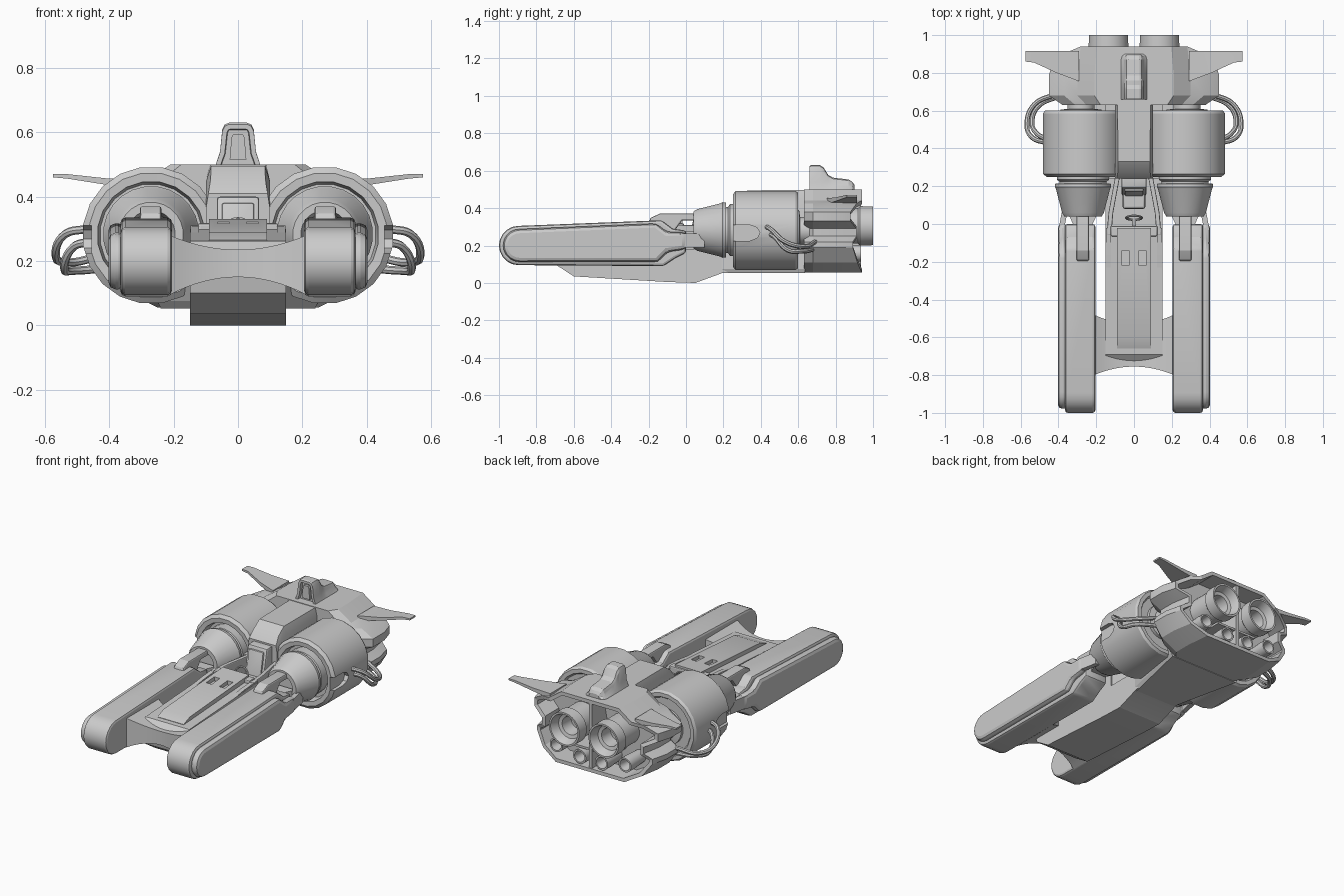
import bpy, bmesh, math
from mathutils import Vector

if "Cube" in bpy.data.objects:
    bpy.data.objects.remove(bpy.data.objects["Cube"])

# ---------- helpers ----------
def loft(name, rings, mirror=False, bevel=0.0, segs=2):
    """Skin equal-sized rings of 3D points and cap both ends."""
    bm = bmesh.new()
    vs = [[bm.verts.new(p) for p in r] for r in rings]
    n = len(rings[0])
    for a, b in zip(vs, vs[1:]):
        for i in range(n):
            j = (i + 1) % n
            bm.faces.new((a[i], a[j], b[j], b[i]))
    bm.faces.new(vs[0])
    bm.faces.new(vs[-1][::-1])
    bmesh.ops.recalc_face_normals(bm, faces=bm.faces)
    me = bpy.data.meshes.new(name)
    bm.to_mesh(me)
    bm.free()
    ob = bpy.data.objects.new(name, me)
    bpy.context.collection.objects.link(ob)
    if bevel:
        m = ob.modifiers.new("bevel", 'BEVEL')
        m.width, m.segments, m.limit_method = bevel, segs, 'ANGLE'
    if mirror:
        ob.modifiers.new("mirror", 'MIRROR').use_mirror_merge = False
    return ob

def prism(name, pts, axis, a, b, **kw):
    """Extrude a 2D outline along one axis from a to b."""
    place = {'x': lambda p, t: (t, p[0], p[1]), 'y': lambda p, t: (p[0], t, p[1]),
             'z': lambda p, t: (p[0], p[1], t)}[axis]
    return loft(name, [[place(p, t) for p in pts] for t in (a, b)], **kw)

def box(name, x, y, z, **kw):
    return prism(name, [(x[0], y[0]), (x[1], y[0]), (x[1], y[1]), (x[0], y[1])], 'z', *z, **kw)

def lathe(name, prof, cx, cz, n=24, **kw):
    """Turn (y, radius) points about an axis parallel to y."""
    ang = [2 * math.pi * (i + 0.5) / n for i in range(n)]
    return loft(name, [[(cx + r * math.cos(t), y, cz + r * math.sin(t)) for t in ang]
                       for y, r in prof], mirror=True, **kw)

def sym(half):
    """Complete a right-hand (x, z) outline with its left half."""
    return half + [(-x, z) for x, z in reversed(half)]

def recess(ob, side, rim, depth):
    """Hollow the biggest face pointing along +y or -y."""
    bm = bmesh.new()
    bm.from_mesh(ob.data)
    f = max((f for f in bm.faces if f.normal.y * side > 0.9), key=lambda f: f.calc_area())
    bmesh.ops.inset_region(bm, faces=[f], thickness=rim, use_even_offset=True)
    bmesh.ops.inset_region(bm, faces=[f], thickness=0.002, use_even_offset=True)
    bmesh.ops.translate(bm, verts=f.verts, vec=(0, -side * depth, 0))
    bm.to_mesh(ob.data)
    bm.free()

def cut(ob, cutter):
    cutter.hide_render = True
    m = ob.modifiers.new("cut", 'BOOLEAN')
    m.operation, m.object, m.solver = 'DIFFERENCE', cutter, 'EXACT'
    ob.modifiers.move(len(ob.modifiers) - 1, 0)

def nose(cy, r, n=10):
    """Rounded front end, top to bottom, centred at height 0.2."""
    return [(cy + r * math.cos(t), 0.2 + r * math.sin(t))
            for t in [math.pi * (0.5 + i / n) for i in range(n + 1)]]

# ---------- front pontoons ----------
prism("pontoon_core", nose(-0.895, 0.105) + [(-0.12, 0.09), (-0.06, 0.13), (0, 0.16), (0, 0.28),
      (-0.07, 0.29), (-0.13, 0.335)], 'x', 0.205, 0.365, mirror=True, bevel=0.014)
prism("pontoon_outer_plate", nose(-0.89, 0.088) + [(-0.15, 0.112), (-0.1, 0.165), (0, 0.18), (0, 0.272),
      (-0.1, 0.272), (-0.16, 0.318)], 'x', 0.35, 0.403, mirror=True, bevel=0.022)
prism("pontoon_bracket", [(-0.2, 0.28), (-0.2, 0.32), (-0.19, 0.348), (-0.14, 0.37), (0.04, 0.37),
      (0.1, 0.36), (0.1, 0.335), (-0.02, 0.335), (-0.06, 0.28)], 'x', 0.238, 0.305, mirror=True, bevel=0.008)
prism("pontoon_gusset", [(0.19, 0.06), (0.35, 0.06), (0.31, -0.03), (0.235, -0.03)],
      'z', 0.2, 0.275, mirror=True)
prism("pontoon_outer_arm", [(0.345, 0.1), (0.375, 0.1), (0.4, -0.03), (0.375, -0.05)],
      'z', 0.19, 0.265, mirror=True)

# ---------- waisted bridge between the pontoons ----------
rings = []
for i in range(-8, 9):
    k = (i / 8) ** 2
    y0, y1 = -0.755 - 0.045 * k, -0.53 + 0.05 * k
    z0, z1 = 0.15 - 0.055 * k, 0.235 + 0.045 * k
    rings.append([(0.0265 * i, y, z) for y, z in ((y0, z0), (y1, z0), (y1, z1), (y0, z1))])
loft("front_bridge", rings)

# ---------- central hull ----------
prism("hull", [(-0.7, 0.1), (-0.6, 0.035), (-0.1, 0.005), (0.05, 0), (0.2, 0.055), (0.65, 0.055),
      (0.65, 0.3), (0.24, 0.3), (0.24, 0.18), (-0.03, 0.18), (-0.03, 0.3), (-0.69, 0.262),
      (-0.728, 0.232)], 'x', -0.15, 0.15)
loft("belly_plate", [[(x, y, z) for x, z in sym([(w - 0.01, 0.052), (w, 0.075), (w, 0.17)])]
     for y, w in ((0.19, 0.15), (0.635, 0.25))])
hood = prism("hood_panel", [(-0.66, 0.24), (-0.66, 0.266), (-0.6, 0.29), (-0.02, 0.33), (-0.02, 0.27)],
             'x', -0.09, 0.09)
for s in (-1, 1):
    cut(hood, box("slot_cutter", (s * 0.045 - 0.019, s * 0.045 + 0.019), (-0.22, -0.14), (0.297, 0.4)))
prism("hood_side_rail", [(-0.5, 0.25), (-0.15, 0.3), (-0.02, 0.31), (-0.02, 0.28)],
      'x', 0.122, 0.148, mirror=True)

# ---------- cockpit ----------
prism("cockpit_wall", [(0.12, -0.06), (0.145, -0.06), (0.135, 0.06), (0.1, 0.25), (0.075, 0.25),
      (0.11, 0.06)], 'z', 0.15, 0.31, mirror=True, bevel=0.006)
box("dashboard", (-0.125, 0.125), (-0.065, -0.01), (0.25, 0.318), bevel=0.008)
box("seat_base", (-0.06, 0.06), (0.08, 0.2), (0.17, 0.235), bevel=0.012)
prism("seat_back", [(0.15, 0.2), (0.19, 0.4), (0.25, 0.4), (0.25, 0.2)], 'x', -0.066, 0.066, bevel=0.01)
prism("seat_cushion", [(0.148, 0.23), (0.174, 0.38), (0.19, 0.38), (0.17, 0.23)], 'x', -0.05, 0.05, bevel=0.006)
bpy.ops.mesh.primitive_torus_add(major_segments=24, minor_segments=8, location=(0, 0.033, 0.29),
                                 rotation=(math.radians(75), 0, 0), major_radius=0.042, minor_radius=0.006)
bpy.context.object.name = "steering_wheel"
box("steering_spoke", (-0.04, 0.04), (0.028, 0.038), (0.284, 0.296))
prism("steering_column", [(-0.03, 0.26), (0.033, 0.283), (0.033, 0.297), (-0.03, 0.285)], 'x', -0.01, 0.01)

# ---------- engines ----------
CX, CZ = 0.27, 0.28
nacelle = lathe("engine_nacelle", [(0.3, 0.16), (0.252, 0.168), (0.25, 0.195), (0.265, 0.214),
                (0.585, 0.214), (0.6, 0.204), (0.6, 0.18), (0.585, 0.17)], CX, CZ, n=20)
cut(nacelle, prism("nacelle_pocket_cutter", [(0.2, 0.225), (0.34, 0.225), (0.38, 0.24), (0.395, 0.268),
    (0.38, 0.296), (0.34, 0.31), (0.2, 0.31)], 'x', 0.455, 0.6))
lathe("engine_cowl_ring", [(0.31, 0.14), (0.235, 0.14), (0.225, 0.125), (0.19, 0.125)], CX, 0.283)
lathe("engine_cone", [(0.215, 0.12), (0.213, 0.148), (0.195, 0.15), (0.185, 0.144), (0.06, 0.112),
      (0.04, 0.1), (0.04, 0.075), (0.07, 0.065)], CX, 0.283)
lathe("engine_rear_neck", [(0.57, 0.11), (0.605, 0.11), (0.61, 0.072), (0.66, 0.072)], 0.28, CZ)

# ---------- spine and rear block ----------
loft("spine", [[(x, y, z) for x, z in sym([(0.1, 0.2), (0.1, t - 0.05), (w, t)])]
     for y, t, w in ((0.24, 0.41, 0.092), (0.275, 0.455, 0.085), (0.33, 0.495, 0.084), (0.66, 0.497, 0.088))])
half = [(0.25, 0.055), (0.36, 0.11), (0.42, 0.19), (0.42, 0.22), (0.37, 0.25), (0.37, 0.29),
        (0.45, 0.33), (0.45, 0.38), (0.37, 0.425), (0.3, 0.44), (0.21, 0.5)]
block = loft("rear_block", [[(x * s, y - cutback * max(0, abs(x) - 0.3), z) for x, z in sym(half)]
             for y, s, cutback in ((0.63, 0.84, 0), (0.68, 1.0, 0), (0.79, 1.0, 0), (0.94, 0.94, 0.4))])
recess(block, 1, 0.022, 0.13)
box("rear_divider", (-0.011, 0.011), (0.77, 0.935), (0.07, 0.485))
box("rear_lower_divider", (-0.14, 0.14), (0.77, 0.925), (0.18, 0.193))

# ---------- thrusters ----------
lathe("main_thruster", [(0.86, 0.05), (0.94, 0.056), (0.945, 0.076), (0.995, 0.09), (1.0, 0.093),
      (1.0, 0.104), (0.93, 0.106), (0.92, 0.096), (0.76, 0.096)], 0.135, 0.305, n=28)
for x, z in ((0.075, 0.128), (0.235, 0.158)):
    lathe("small_thruster", [(0.86, 0.024), (0.935, 0.034), (0.935, 0.044), (0.89, 0.045), (0.76, 0.038)],
          x, z, n=20)

# ---------- wings ----------
loft("wing", [[(x, a, z - t), (x, 0.915, z - t), (x, 0.915, z + t), (x, a, z + t)]
     for x, a, z, t in ((0.29, 0.755, 0.437, 0.016), (0.41, 0.8, 0.447, 0.01),
                        (0.53, 0.855, 0.463, 0.007), (0.575, 0.86, 0.465, 0.005))], mirror=True)

# ---------- dorsal intake ----------
def arch(y, t, k=1.0):
    m = 0.5 + 0.3 * (t - 0.5)
    return [(x * k, y, z) for x, z in sym([(0.075, 0.48), (0.068, 0.503), (0.056, m), (0.049, t - 0.022),
                                          (0.041, t - 0.006), (0.028, t)])]
intake = loft("dorsal_intake", [arch(0.66, 0.625), arch(0.668, 0.63), arch(0.715, 0.63), arch(0.735, 0.618),
              arch(0.76, 0.578), arch(0.785, 0.563), arch(0.87, 0.553), arch(0.89, 0.54, 0.9), arch(0.9, 0.525, 0.7)])
recess(intake, -1, 0.015, 0.02)
prism("intake_grille", sym([(0.026, 0.515), (0.02, 0.585), (0.014, 0.595)]), 'y', 0.664, 0.7)

# ---------- side hoses ----------
for s in (-1, 1):
    for pts in ([(0.465, 0.43, 0.30), (0.535, 0.455, 0.285), (0.567, 0.53, 0.22), (0.53, 0.63, 0.195), (0.41, 0.69, 0.22)],
                [(0.465, 0.45, 0.26), (0.51, 0.475, 0.245), (0.54, 0.545, 0.175), (0.51, 0.62, 0.17), (0.39, 0.68, 0.18)]):
        cu = bpy.data.curves.new("side_hose", 'CURVE')
        cu.dimensions, cu.bevel_depth, cu.bevel_resolution = '3D', 0.013, 2
        cu.use_fill_caps, cu.resolution_u = True, 6
        sp = cu.splines.new('BEZIER')
        sp.bezier_points.add(len(pts) - 1)
        for b, p in zip(sp.bezier_points, pts):
            b.co = Vector((s * p[0], p[1], p[2]))
            b.handle_left_type = b.handle_right_type = 'AUTO'
        bpy.context.collection.objects.link(bpy.data.objects.new("side_hose", cu))

# ---------- bake modifiers and shade ----------
bpy.context.view_layer.update()
bpy.ops.object.select_all(action='DESELECT')
parts = [o for o in bpy.context.scene.objects if not o.hide_render]
for o in parts:
    o.select_set(True)
bpy.context.view_layer.objects.active = parts[0]
bpy.ops.object.convert(target='MESH')
bpy.ops.object.shade_smooth_by_angle(angle=math.radians(21))
for o in [o for o in bpy.context.scene.objects if o.hide_render]:
    bpy.data.objects.remove(o)
